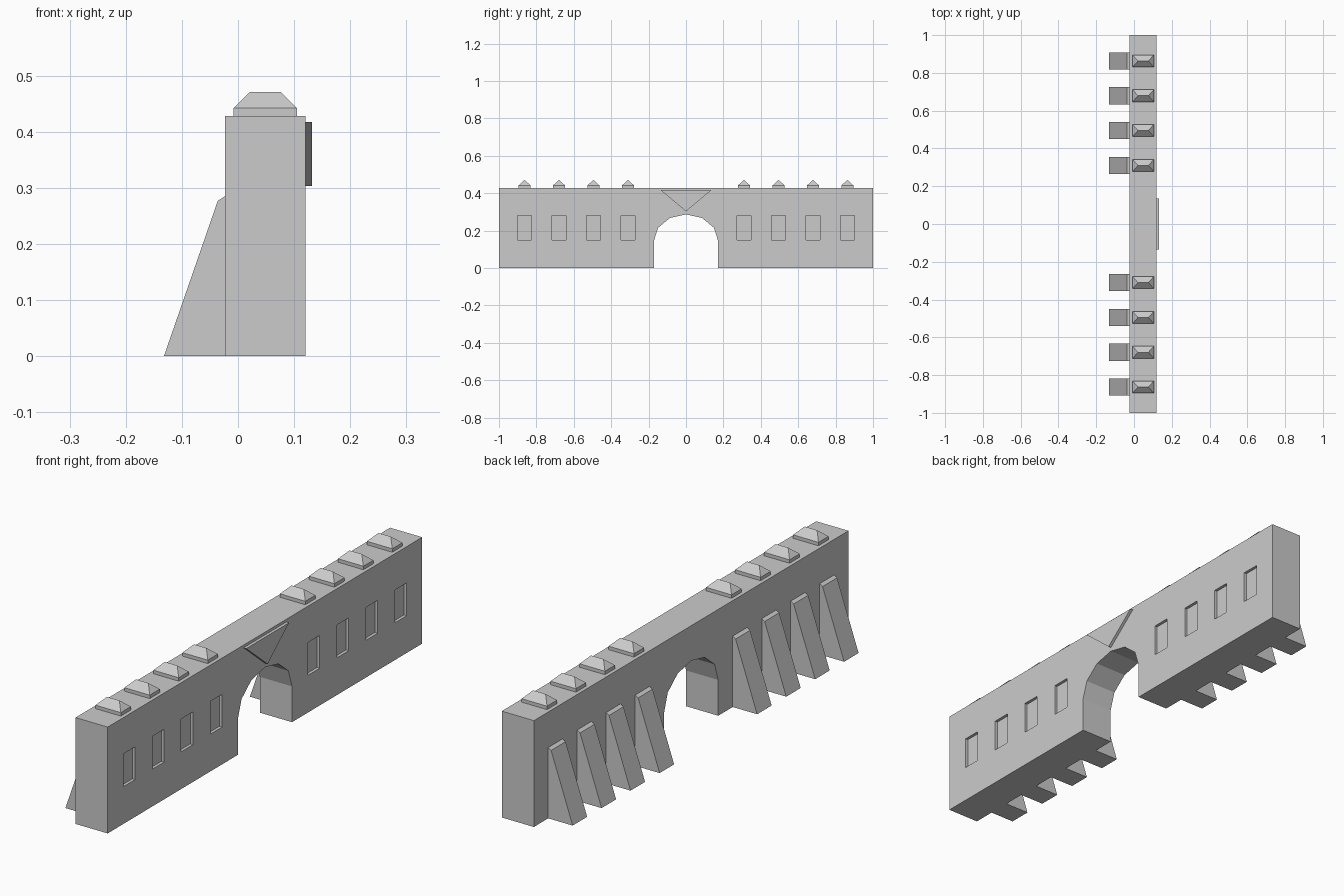
import bpy, bmesh, math
from mathutils import Vector

if "Cube" in bpy.data.objects:
    bpy.data.objects.remove(bpy.data.objects["Cube"])

BAYS = [s * y for s in (-1, 1) for y in (0.31, 0.495, 0.679, 0.863)]
X_BACK, X_FRONT, TOP = -0.023, 0.12, 0.428


def prism(name, points, offset):
    """Extrude a closed planar outline of 3D points along offset."""
    bm = bmesh.new()
    face = bm.faces.new([bm.verts.new(p) for p in points])
    ext = bmesh.ops.extrude_face_region(bm, geom=[face], use_keep_orig=True)
    verts = [v for v in ext["geom"] if isinstance(v, bmesh.types.BMVert)]
    bmesh.ops.translate(bm, verts=verts, vec=Vector(offset))
    bmesh.ops.recalc_face_normals(bm, faces=bm.faces[:])
    return finish(name, bm)


def finish(name, bm):
    mesh = bpy.data.meshes.new(name)
    bm.to_mesh(mesh)
    bm.free()
    obj = bpy.data.objects.new(name, mesh)
    bpy.context.collection.objects.link(obj)
    return obj


# Wall with a six-segment archway
arch = [(0.172 * math.cos(math.pi * i / 6), 0.144 + 0.143 * math.sin(math.pi * i / 6))
        for i in range(7)]
outline = ([(-1, 0), (-1, TOP), (1, TOP), (1, 0), (0.172, 0)] + arch + [(-0.172, 0)])
wall = prism("wall", [(X_BACK, y, z) for y, z in outline], (X_FRONT - X_BACK, 0, 0))

# Shallow window recesses
bm = bmesh.new()
for y in BAYS:
    cube = bmesh.ops.create_cube(bm, size=1)["verts"]
    bmesh.ops.scale(bm, verts=cube, vec=(0.024, 0.075, 0.132))
    bmesh.ops.translate(bm, verts=cube, vec=(X_FRONT, y, 0.216))
cutter = finish("window_cutter", bm)
cutter.hide_render = True
mod = wall.modifiers.new("windows", "BOOLEAN")
mod.operation = "DIFFERENCE"
mod.solver = "EXACT"
mod.object = cutter
bpy.context.view_layer.objects.active = wall
bpy.ops.object.modifier_apply(modifier=mod.name)
bpy.data.objects.remove(cutter)

# Triangular keystone above the arch
prism("keystone", [(X_FRONT, -0.136, 0.417), (X_FRONT, 0.136, 0.417), (X_FRONT, 0, 0.303)],
      (0.012, 0, 0))


def merlon(y):
    """Low block with a hipped ridge."""
    bm = bmesh.new()
    cube = bmesh.ops.create_cube(bm, size=1)["verts"]
    bmesh.ops.scale(bm, verts=cube, vec=(0.113, 0.064, 0.014))
    bmesh.ops.translate(bm, verts=cube, vec=(0.0485, y, TOP + 0.007))
    bm.normal_update()
    top = max(bm.faces, key=lambda f: f.normal.z)
    roof = bmesh.ops.extrude_face_region(bm, geom=[top])
    bmesh.ops.delete(bm, geom=[top], context="FACES_ONLY")
    for v in [g for g in roof["geom"] if isinstance(g, bmesh.types.BMVert)]:
        v.co = (0.021 if v.co.x < 0.0485 else 0.076, y, 0.471)
    bmesh.ops.remove_doubles(bm, verts=bm.verts[:], dist=1e-4)
    bmesh.ops.recalc_face_normals(bm, faces=bm.faces[:])
    finish("merlon_cap", bm)


# Sloped buttress and roof cap at every bay
slope = [(X_BACK, 0), (-0.132, 0), (-0.036, 0.277), (X_BACK, 0.285)]
for y in BAYS:
    prism("buttress", [(x, y - 0.046, z) for x, z in slope], (0, 0.092, 0))
    merlon(y)
